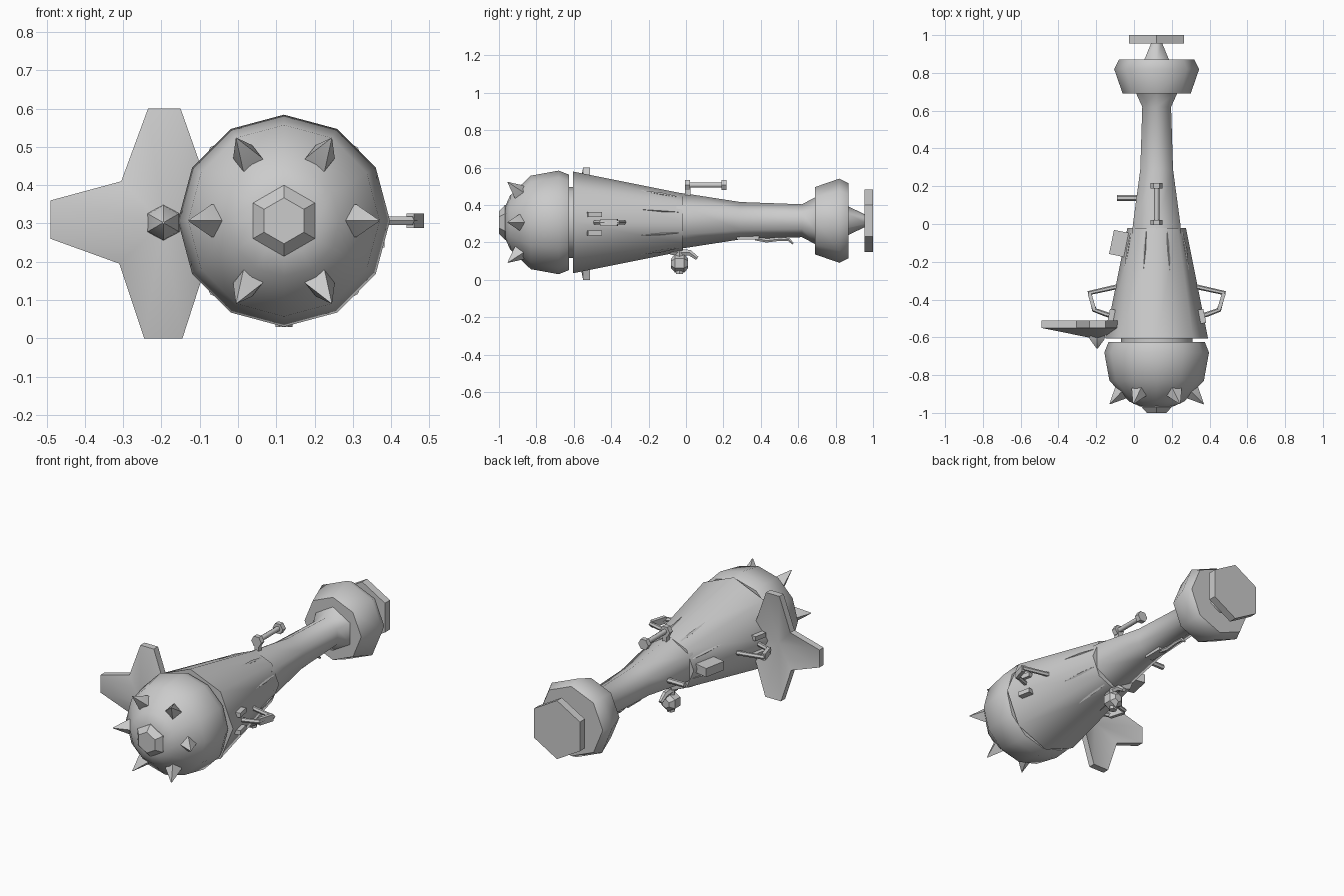
import bpy, bmesh, math
from mathutils import Vector

if "Cube" in bpy.data.objects:
    bpy.data.objects.remove(bpy.data.objects["Cube"])

CX, CZ, RZ = 0.12, 0.307, 0.316   # axis of the front half and of the rear half

grey = bpy.data.materials.new("grey")
grey.diffuse_color = (0.6, 0.6, 0.6, 1)
grey.use_nodes = True
grey.node_tree.nodes["Principled BSDF"].inputs["Base Color"].default_value = grey.diffuse_color


def finish(name, bm, angle=30):
    bmesh.ops.recalc_face_normals(bm, faces=bm.faces)
    me = bpy.data.meshes.new(name)
    bm.to_mesh(me)
    bm.free()
    me.materials.append(grey)
    ob = bpy.data.objects.new(name, me)
    bpy.context.collection.objects.link(ob)
    bpy.ops.object.select_all(action='DESELECT')
    ob.select_set(True)
    bpy.context.view_layer.objects.active = ob
    bpy.ops.object.shade_smooth_by_angle(angle=math.radians(angle))
    return ob


def skin(bm, rings):
    """Join vertex loops into a closed tube."""
    loops = [[bm.verts.new(p) for p in r] for r in rings]
    n = len(loops[0])
    for a, b in zip(loops, loops[1:]):
        for i in range(n):
            j = (i + 1) % n
            bm.faces.new((a[i], a[j], b[j], b[i]))
    bm.faces.new(loops[0])
    bm.faces.new(loops[-1])


def lathe(name, profile, sides, cz=CZ, cx=CX, angle=50):
    """Polygonal turning along y; profile holds (y, radius)."""
    bm = bmesh.new()
    skin(bm, [[(cx + r * math.sin(t), y, cz + r * math.cos(t))
               for t in (2 * math.pi * i / sides for i in range(sides))]
              for y, r in profile])
    return finish(name, bm, angle)


def rod(name, path, radii, sides=6, angle=30, phase=0.0):
    """Tube through points with one radius per point."""
    bm = bmesh.new()
    pts = [Vector(p) for p in path]
    rings = []
    for i, p in enumerate(pts):
        d = (pts[min(i + 1, len(pts) - 1)] - pts[max(i - 1, 0)]).normalized()
        ref = Vector((0, 0, 1)) if abs(d.z) < 0.9 else Vector((0, 1, 0))
        u = d.cross(ref).normalized()
        v = u.cross(d)
        rings.append([p + radii[i] * (u * math.cos(t) + v * math.sin(t))
                      for t in (phase + 2 * math.pi * k / sides for k in range(sides))])
    skin(bm, rings)
    return finish(name, bm, angle)


def box(name, c, s, turn=0.0):
    bm = bmesh.new()
    bmesh.ops.create_cube(bm, size=1)
    for v in bm.verts:
        v.co = Vector((v.co.x * s[0], v.co.y * s[1], v.co.z * s[2]))
    ob = finish(name, bm)
    ob.location = c
    ob.rotation_euler.z = turn
    return ob


# main turned sections
lathe("head", [(-0.625, 0.255), (-0.68, 0.277), (-0.83, 0.25),
               (-0.94, 0.145), (-0.965, 0.09)], 12)
lathe("nose_cap", [(-0.95, 0.093), (-0.968, 0.093), (-1.0, 0.06)], 6, angle=30)
lathe("neck", [(-0.65, 0.19), (-0.59, 0.19)], 12)
lathe("body", [(-0.605, 0.272), (-0.02, 0.155)], 8)
lathe("handle", [(-0.05, 0.15), (0.0, 0.145), (0.29, 0.1), (0.62, 0.088), (0.70, 0.13)],
      6, RZ, angle=62)
lathe("bulb", [(0.69, 0.18), (0.82, 0.225), (0.87, 0.2)], 8, RZ)
lathe("tail_cone", [(0.86, 0.08), (0.965, 0.03)], 6, RZ, angle=62)
lathe("end_plate", [(0.955, 0.168), (1.0, 0.168)], 6, RZ, angle=30)

# ring of spikes on the head
for i in range(6):
    t = math.radians(60 * i)
    path = [(CX + r * math.cos(t), y, CZ + r * math.sin(t))
            for r, y in ((0.165, -0.87), (0.19, -0.893), (0.248, -0.953))]
    rod("spike", path, [0.046, 0.042, 0.002], 4)

# low ridges along the body
for i in range(8):
    t = math.radians(45 * i + 22.5)
    k = math.cos(math.radians(22.5))
    path = [(CX + r * k * math.cos(t), y, CZ + r * k * math.sin(t))
            for r, y in ((0.203, -0.28), (0.176, -0.13), (0.157, -0.04))]
    rod("ridge", path, [0.002, 0.009, 0.004], 4)

# three-armed side fin, pulled forward at its hub
SX, SZ = -0.195, 0.302
outline = [(-0.235, 0.60), (-0.15, 0.60), (-0.09, 0.43), (-0.06, 0.35),
           (-0.06, 0.25), (-0.09, 0.17), (-0.145, 0.0), (-0.245, 0.0),
           (-0.31, 0.195), (-0.49, 0.26), (-0.49, 0.36), (-0.305, 0.41)]
bm = bmesh.new()
back = [bm.verts.new((x, -0.512, z)) for x, z in outline]
front = [bm.verts.new((x, -0.55, z)) for x, z in outline]
hub_b = bm.verts.new((SX, -0.565, SZ))
hub_f = bm.verts.new((SX, -0.61, SZ))
for i in range(len(outline)):
    j = (i + 1) % len(outline)
    bm.faces.new((back[i], back[j], front[j], front[i]))
    bm.faces.new((back[j], back[i], hub_b))
    bm.faces.new((front[i], front[j], hub_f))
finish("fin", bm, 40)
lathe("fin_hub", [(-0.58, 0.05), (-0.61, 0.045), (-0.66, 0.003)], 6, SZ, SX, 30)

# carrying loops and their mounts on both sides
for s in (-1, 1):
    path = [(CX + s * x, y, CZ) for x, y in
            ((0.225, -0.49), (0.33, -0.455), (0.357, -0.365), (0.2, -0.33))]
    path[1:1] = [(CX + s * 0.27, -0.477, CZ)]
    rod("side_loop", path, [0.013] * 5, 6)
    box("loop_grip", (CX + s * 0.343, -0.41, CZ), (0.02, 0.09, 0.038), -s * 0.29)
    for z in (-0.057, 0.043):
        box("loop_mount", (CX + s * 0.235, -0.49, CZ + z), (0.04, 0.075, 0.026), s * 0.2)

# sight on top
rod("sight_tube", [(CX, 0.0, 0.507), (CX, 0.21, 0.507)], [0.014] * 2, 8, 50)
for y in (0.008, 0.203):
    rod("sight_knob", [(CX, y - 0.014, 0.507), (CX, y + 0.014, 0.507)], [0.032] * 2, 6)
box("sight_post", (CX, 0.01, 0.47), (0.025, 0.03, 0.07))

# left peg and left box
rod("side_peg", [(-0.09, 0.138, 0.3), (0.04, 0.138, 0.3)], [0.015] * 2, 6)
box("side_box", (-0.07, -0.105, 0.31), (0.1, 0.13, 0.05), -0.2)

# ball underneath with its bracket
rod("under_ball", [(CX, y, 0.088) for y in (-0.08, -0.058, -0.01, 0.012)],
    [0.025, 0.05, 0.05, 0.025], 6, phase=math.pi / 6)
rod("under_stem", [(CX, -0.035, 0.03), (CX, -0.035, 0.17)], [0.022] * 2, 6)
rod("under_bracket", [(CX, -0.085, 0.15), (CX, 0.02, 0.145), (CX, 0.06, 0.115)],
    [0.018, 0.018, 0.012], 6)

# trigger block and curved lever
box("trigger_block", (CX, 0.33, 0.235), (0.05, 0.12, 0.04))
rod("trigger_lever", [(CX, 0.37, 0.222), (CX, 0.43, 0.21), (CX, 0.5, 0.218),
                      (CX, 0.55, 0.215), (CX, 0.572, 0.193)],
    [0.013, 0.012, 0.011, 0.01, 0.006], 6, 50)
